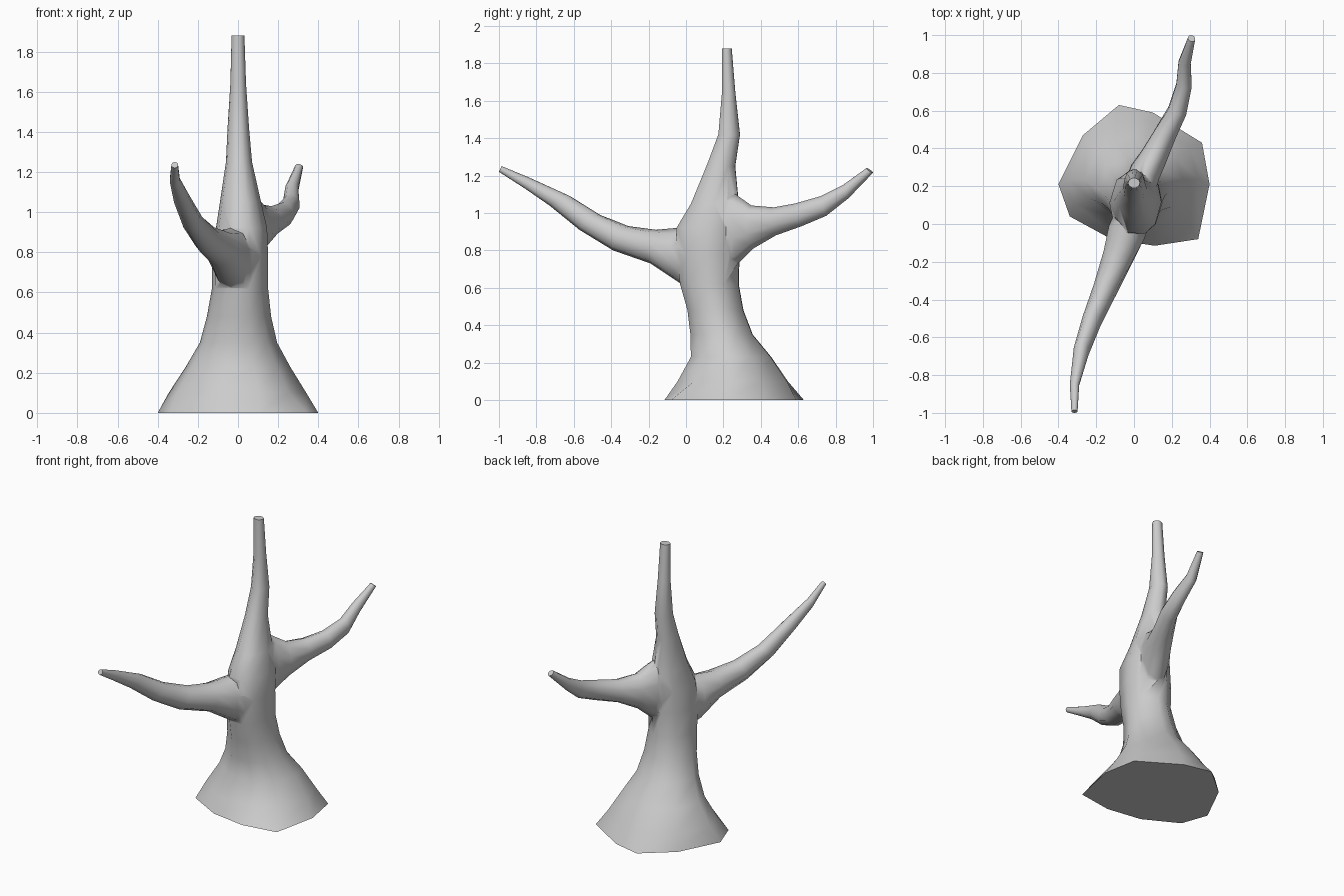
import bpy, bmesh, math
from mathutils import Vector

if "Cube" in bpy.data.objects:
    bpy.data.objects.remove(bpy.data.objects["Cube"])


def loft(name, rings):
    """Closed tube through matching rings of points."""
    bm = bmesh.new()
    loops = [[bm.verts.new(p) for p in ring] for ring in rings]
    n = len(loops[0])
    for a, b in zip(loops, loops[1:]):
        for i in range(n):
            j = (i + 1) % n
            bm.faces.new((a[i], a[j], b[j], b[i]))
    bm.faces.new(loops[0][::-1])
    bm.faces.new(loops[-1])
    bmesh.ops.recalc_face_normals(bm, faces=bm.faces)
    mesh = bpy.data.meshes.new(name)
    bm.to_mesh(mesh)
    bm.free()
    ob = bpy.data.objects.new(name, mesh)
    bpy.context.collection.objects.link(ob)
    return ob


def branch(name, sections, sides=10):
    """Sections: top y, top z, bottom y, bottom z, centre x, half width."""
    tops = [Vector((s[4], s[0], s[1])) for s in sections]
    bots = [Vector((s[4], s[2], s[3])) for s in sections]
    mids = [(t + b) / 2 for t, b in zip(tops, bots)]
    rings = []
    for k, s in enumerate(sections):
        tangent = mids[min(k + 1, len(mids) - 1)] - mids[max(k - 1, 0)]
        up = (tops[k] - bots[k]) / 2
        side = tangent.cross(up).normalized() * s[5]
        rings.append([mids[k] + up * math.cos(a) + side * math.sin(a)
                      for a in (2 * math.pi * i / sides for i in range(sides))])
    return loft(name, rings)


# Trunk: irregular root outline, then rings as z, x min, x max, y min, y max
base = [(-.4, .21), (-.34, .04), (-.12, -.08), (.11, -.115), (.34, -.08),
        (.40, .21), (.36, .43), (.10, .59), (-.08, .63), (-.27, .47)]
angles = [math.atan2(y - .22, x) for x, y in base]
levels = [(.10, -.345, .34, -.06, .55), (.23, -.26, .26, .015, .46),
          (.35, -.19, .195, .015, .36), (.48, -.155, .165, .0, .31),
          (.62, -.13, .15, -.04, .285), (.78, -.13, .15, -.06, .29),
          (.92, -.11, .145, -.06, .30), (1.05, -.09, .115, .02, .285),
          (1.25, -.06, .07, .105, .265), (1.42, -.052, .055, .17, .29),
          (1.64, -.038, .04, .19, .265), (1.88, -.032, .032, .19, .245)]
rings = [[(x, y, 0) for x, y in base]]
for z, x0, x1, y0, y1 in levels:
    rings.append([((x0 + x1) / 2 + (x1 - x0) / 2 * math.cos(a),
                   (y0 + y1) / 2 + (y1 - y0) / 2 * math.sin(a), z) for a in angles])
trunk = loft("tree_trunk", rings)

# Front and back limbs, starting inside the trunk
front = branch("front_branch", [
    (.10, .94, .10, .56, .02, .10), (-.05, .92, -.04, .63, -.04, .105),
    (-.16, .91, -.19, .73, -.085, .085), (-.31, .93, -.39, .80, -.155, .065),
    (-.46, .99, -.57, .91, -.225, .052), (-.62, 1.09, -.73, 1.04, -.28, .042),
    (-.84, 1.19, -.86, 1.13, -.315, .026), (-.985, 1.25, -1.0, 1.22, -.315, .017)])
back = branch("back_branch", [
    (.16, 1.14, .17, .66, .02, .09), (.265, 1.10, .29, .74, .06, .085),
    (.35, 1.04, .36, .81, .105, .075), (.47, 1.03, .48, .88, .165, .062),
    (.58, 1.05, .62, .93, .23, .052), (.72, 1.09, .75, .985, .265, .043),
    (.84, 1.15, .87, 1.08, .268, .034), (.965, 1.24, 1.0, 1.215, .305, .02)])

# Merge the limbs into one skin
bpy.context.view_layer.objects.active = trunk
for limb in (front, back):
    mod = trunk.modifiers.new("join_limb", 'BOOLEAN')
    mod.operation = 'UNION'
    mod.solver = 'EXACT'
    mod.object = limb
    bpy.ops.object.modifier_apply(modifier=mod.name)
    bpy.data.objects.remove(limb)

bpy.ops.object.select_all(action='DESELECT')
trunk.select_set(True)
bpy.ops.object.shade_smooth_by_angle(angle=math.radians(60))
